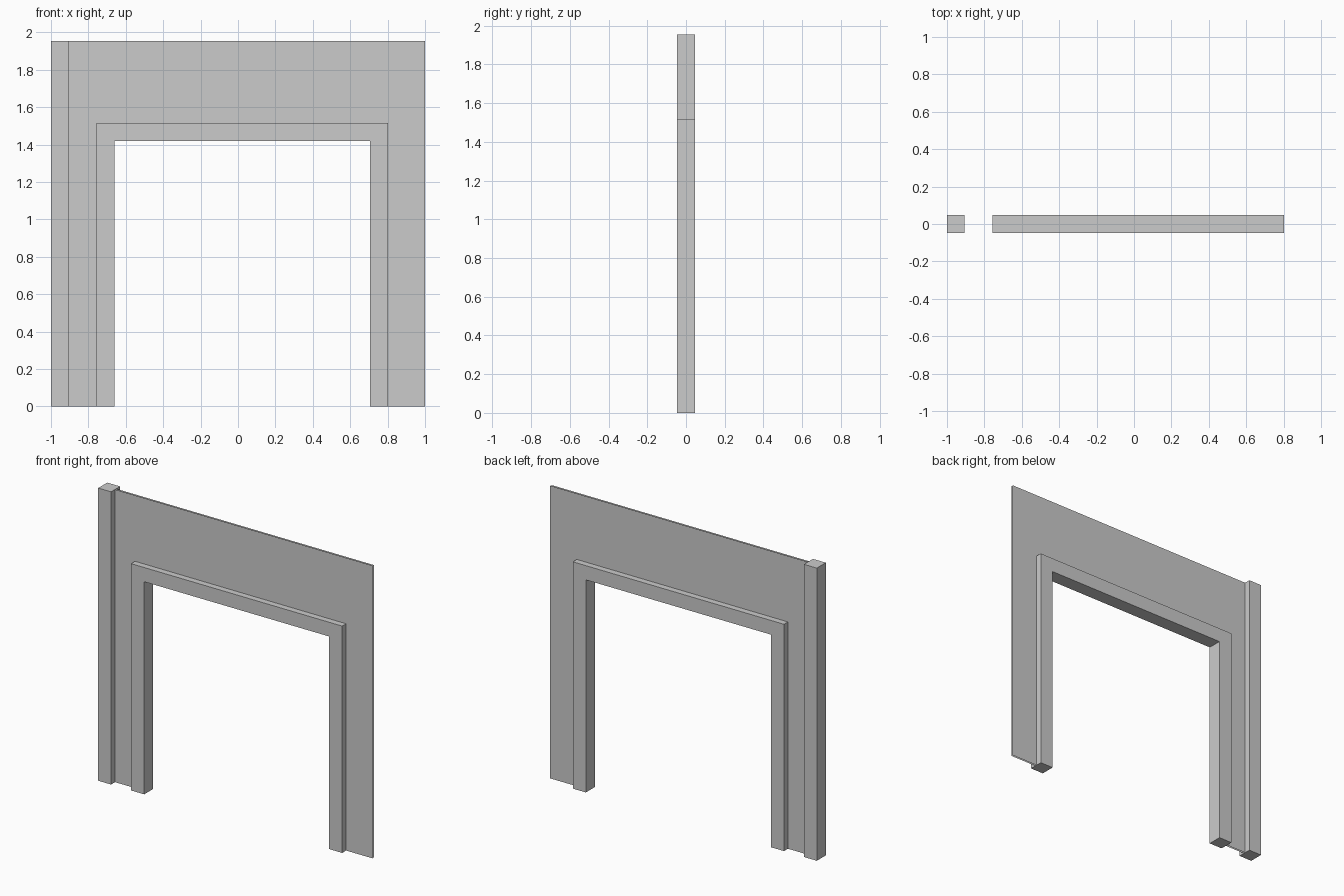
import bpy, bmesh
from mathutils import Vector

if "Cube" in bpy.data.objects:
    bpy.data.objects.remove(bpy.data.objects["Cube"])

HEIGHT = 1.955
HALF = 0.0475      # half depth of post and frame
GAP = 0.006        # half distance between the two wall skins


def arch(x0, x1, top, in0, in1, in_top):
    """Outline of a wall or frame with a doorway cut from the bottom."""
    return [(x0, 0), (in0, 0), (in0, in_top), (in1, in_top),
            (in1, 0), (x1, 0), (x1, top), (x0, top)]


def make(name, outline, half, solid=True):
    """Front and back faces from an x-z outline, with edge faces if solid."""
    bm = bmesh.new()
    front = [bm.verts.new(Vector((x, -half, z))) for x, z in outline]
    back = [bm.verts.new(Vector((x, half, z))) for x, z in outline]
    bm.faces.new(front)
    bm.faces.new(back[::-1])
    if solid:
        n = len(outline)
        for i in range(n):
            j = (i + 1) % n
            bm.faces.new((front[j], front[i], back[i], back[j]))
    mesh = bpy.data.meshes.new(name)
    bm.to_mesh(mesh)
    bm.free()
    obj = bpy.data.objects.new(name, mesh)
    bpy.context.collection.objects.link(obj)
    return obj


# Square post at the left end
make("end_post", [(-1, 0), (-0.905, 0), (-0.905, HEIGHT), (-1, HEIGHT)], HALF)

# Door frame around the opening
make("door_frame", arch(-0.757, 0.803, 1.515, -0.66, 0.707, 1.42), HALF)

# Thin wall: two open skins, tucked into the post and frame
make("wall_panel", arch(-0.952, 1, HEIGHT, -0.709, 0.755, 1.467), GAP, solid=False)
